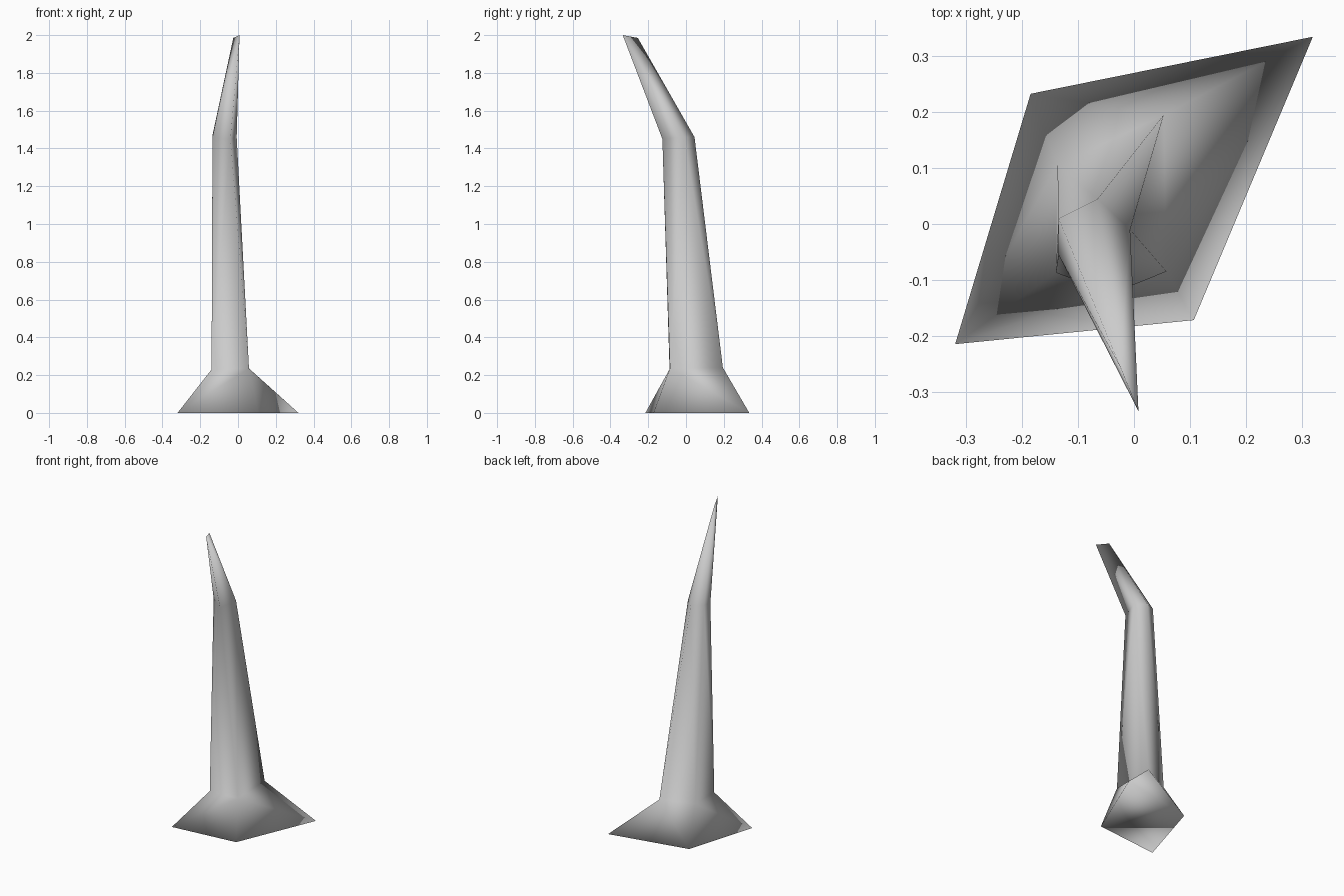
import bpy, bmesh

cube = bpy.data.objects.get("Cube")
if cube:
    bpy.data.objects.remove(cube, do_unlink=True)

# One plain stone colour
stone = bpy.data.materials.new("pale_grey")
stone.use_nodes = True
colour = (0.6, 0.6, 0.6, 1)
stone.diffuse_color = colour
stone.node_tree.nodes["Principled BSDF"].inputs["Base Color"].default_value = colour

bm = bmesh.new()


def ring(points):
    return [bm.verts.new(p) for p in points]


def bridge(low, high, steps):
    """Join two rings with triangles; each step advances the low (l) or high (u) ring."""
    i = j = 0
    for step in steps:
        a, b = low[i % len(low)], high[j % len(high)]
        if step == "l":
            i += 1
            bm.faces.new((a, low[i % len(low)], b))
        else:
            j += 1
            bm.faces.new((a, high[j % len(high)], b))


# Cross-sections: spread foot, shaft bottom, bent neck, narrow wedge tip
foot = ring([(0.32, 0.335, 0), (-0.185, 0.233, 0), (-0.32, -0.215, 0), (0.107, -0.172, 0)])
shaft = ring([(0.053, 0.195, 0.24), (-0.137, 0.105, 0.23), (-0.14, -0.087, 0.23), (0.058, -0.085, 0.235)])
neck = ring([(-0.065, 0.045, 1.46), (-0.135, 0.01, 1.47), (-0.135, -0.055, 1.46),
             (-0.04, -0.125, 1.45), (-0.007, -0.01, 1.46)])
tip = ring([(-0.025, -0.255, 1.985), (0.008, -0.335, 2)])

# Skirt, shaft, hooked point and underside
bridge(foot, shaft, "luluullu")
bridge(shaft, neck, "luluululu")
bridge(neck, tip, "llullul")
bm.faces.new(foot[::-1])

bmesh.ops.recalc_face_normals(bm, faces=bm.faces)
for face in bm.faces:
    face.smooth = True

mesh = bpy.data.meshes.new("curved_spike")
bm.to_mesh(mesh)
bm.free()
mesh.materials.append(stone)
spike = bpy.data.objects.new("curved_spike", mesh)
bpy.context.collection.objects.link(spike)
